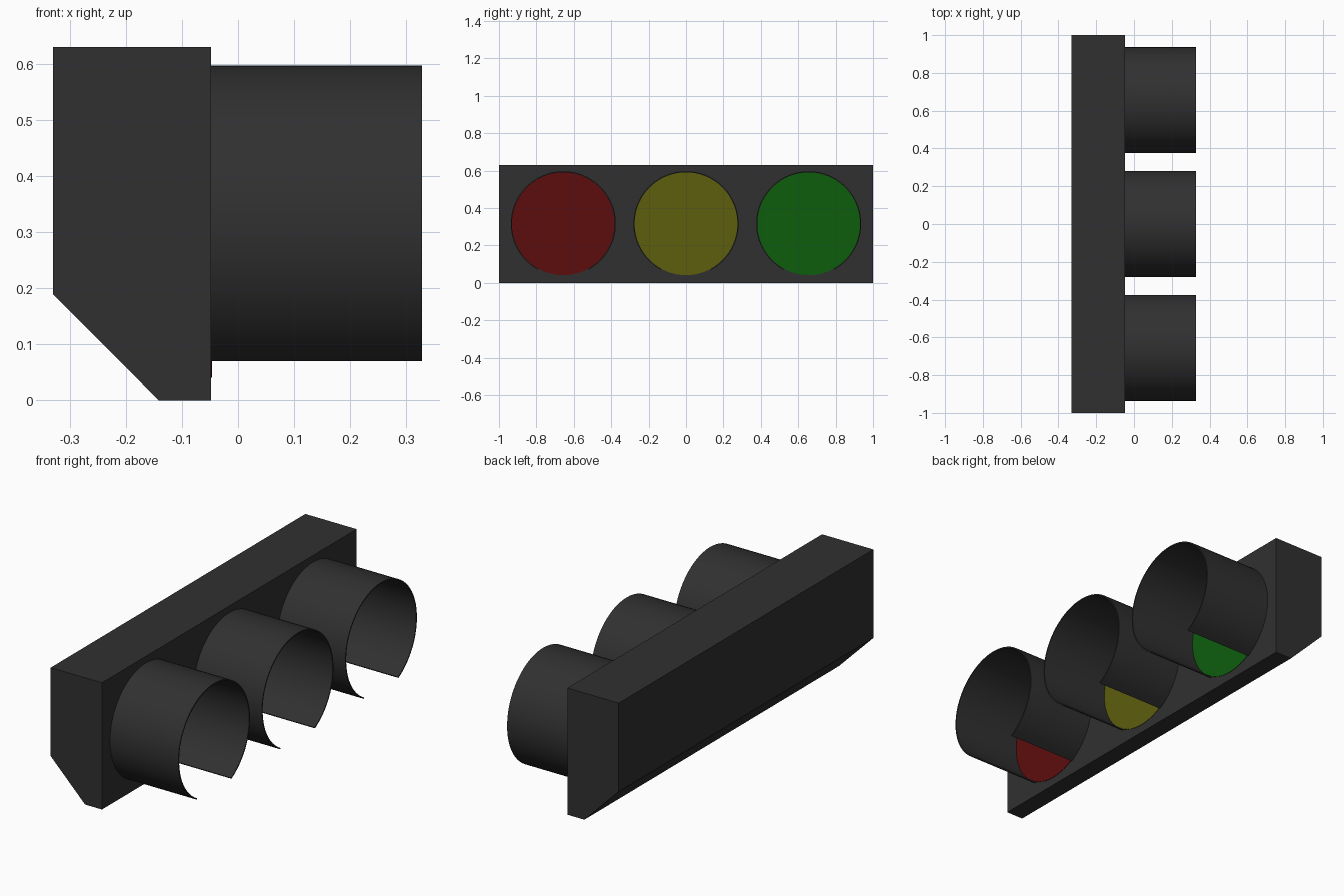
import bpy, bmesh, math

if "Cube" in bpy.data.objects:
    bpy.data.objects.remove(bpy.data.objects["Cube"])

FACE_X, FRONT_X = -0.048, 0.328
CZ, R, WALL = 0.316, 0.281, 0.006
GAP = math.radians(29)


def material(name, rgb):
    m = bpy.data.materials.new(name)
    m.diffuse_color = (*rgb, 1)
    m.use_nodes = True
    m.node_tree.nodes["Principled BSDF"].inputs["Base Color"].default_value = m.diffuse_color
    return m


def extrude_x_or_y(name, profile, vec, mat, smooth=False):
    """Extrude a closed 3D outline along vec into a solid."""
    bm = bmesh.new()
    face = bm.faces.new([bm.verts.new(p) for p in profile])
    ext = bmesh.ops.extrude_face_region(bm, geom=[face], use_keep_orig=True)
    moved = [g for g in ext["geom"] if isinstance(g, bmesh.types.BMVert)]
    bmesh.ops.translate(bm, verts=moved, vec=vec)
    bmesh.ops.recalc_face_normals(bm, faces=bm.faces)
    me = bpy.data.meshes.new(name)
    bm.to_mesh(me)
    bm.free()
    ob = bpy.data.objects.new(name, me)
    bpy.context.collection.objects.link(ob)
    me.materials.append(mat)
    if smooth:
        bpy.ops.object.select_all(action='DESELECT')
        ob.select_set(True)
        bpy.context.view_layer.objects.active = ob
        bpy.ops.object.shade_smooth_by_angle(angle=math.radians(30))
    return ob


def arc(x, cy, r, start, end, n):
    """Points around the x axis; angle 0 points straight down."""
    pts = []
    for i in range(n + 1):
        a = start + (end - start) * i / n
        pts.append((x, cy + r * math.sin(a), CZ - r * math.cos(a)))
    return pts


dark = material("dark_casing", (0.03, 0.03, 0.03))

# Housing with chamfered lower back edge
side = [(-0.33, 0.63), (FACE_X, 0.63), (FACE_X, 0), (-0.141, 0), (-0.33, 0.19)]
extrude_x_or_y("housing", [(x, -1, z) for x, z in side], (0, 2, 0), dark)

# Lenses and their open-bottomed visors
lamps = [("red", -0.656, (0.11, 0.004, 0.004)),
         ("yellow", 0.0, (0.11, 0.11, 0.004)),
         ("green", 0.656, (0.004, 0.11, 0.004))]
for colour, y, rgb in lamps:
    disc = arc(FACE_X - 0.01, y, R - WALL, 0, 2 * math.pi, 64)[:-1]
    extrude_x_or_y(colour + "_lens", disc, (0.012, 0, 0),
                   material(colour + "_glass", rgb), True)
    outer = arc(FACE_X, y, R, GAP, 2 * math.pi - GAP, 56)
    inner = arc(FACE_X, y, R - WALL, GAP, 2 * math.pi - GAP, 56)
    extrude_x_or_y(colour + "_visor", outer + inner[::-1],
                   (FRONT_X - FACE_X, 0, 0), dark, True)
